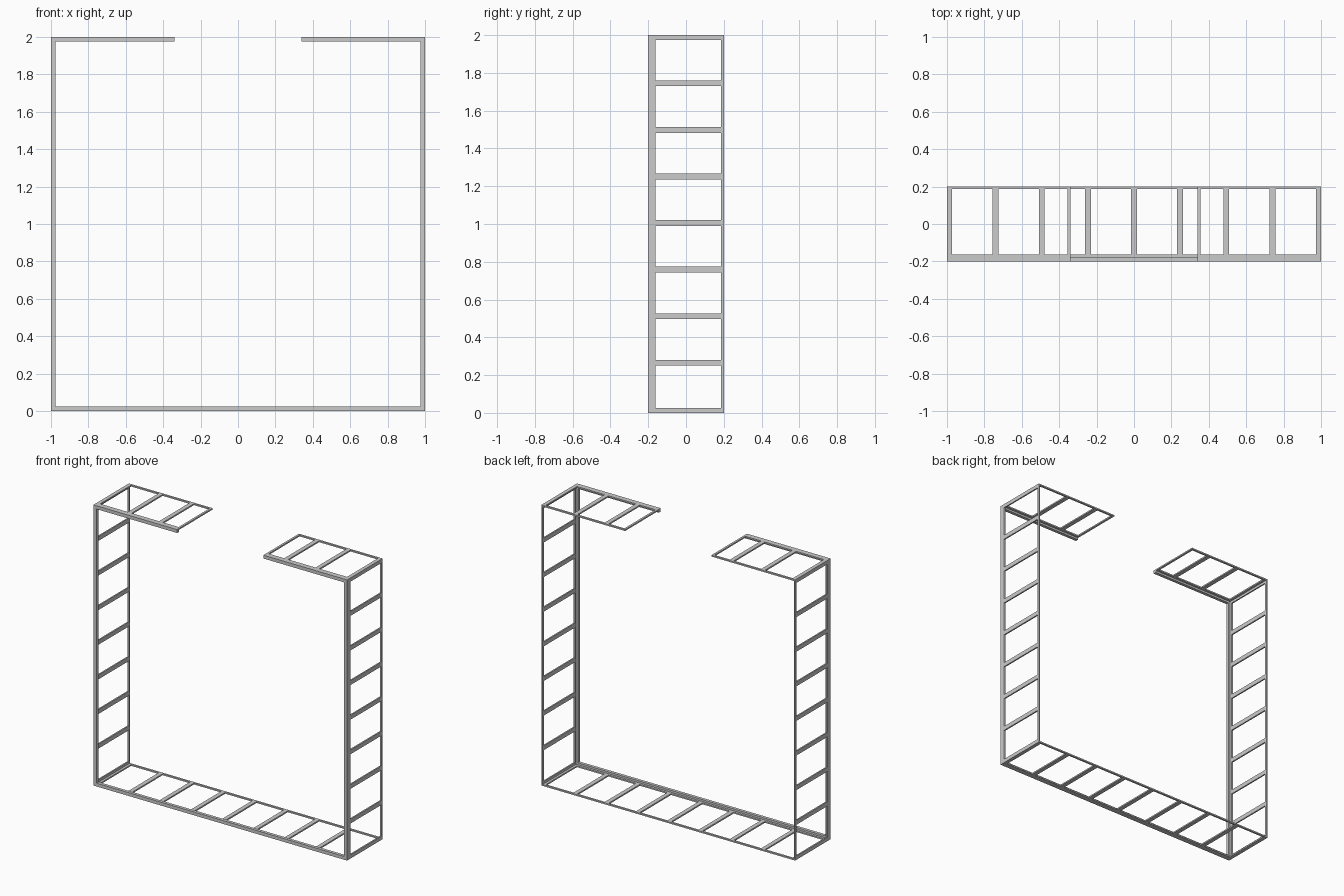
import bpy
import bmesh

if "Cube" in bpy.data.objects:
    bpy.data.objects.remove(bpy.data.objects["Cube"])

T = 0.024       # depth of the front lip
F = 0.010       # thickness of the flat ladder strips
W = 0.031       # rung width
GAP = 0.34      # half width of the opening at the top
STEP = 0.2466   # rung spacing


def make_boxes(name, boxes):
    """One object from boxes given as (x0, x1, y0, y1, z0, z1)."""
    bm = bmesh.new()
    for x0, x1, y0, y1, z0, z1 in boxes:
        verts = bmesh.ops.create_cube(bm, size=1)["verts"]
        for v in verts:
            v.co.x = x0 if v.co.x < 0 else x1
            v.co.y = y0 if v.co.y < 0 else y1
            v.co.z = z0 if v.co.z < 0 else z1
    mesh = bpy.data.meshes.new(name)
    bm.to_mesh(mesh)
    bm.free()
    ob = bpy.data.objects.new(name, mesh)
    bpy.context.collection.objects.link(ob)
    return ob


def both(box):
    """A box and its mirror image across x = 0."""
    x0, x1, *rest = box
    return [box, (-x1, -x0, *rest)]


def rail(name, y0, y1, t):
    """Open-topped square loop: bottom, two posts, two top arms."""
    make_boxes(name + "_bottom", [(-1 + t, 1 - t, y0, y1, 0, t)])
    make_boxes(name + "_posts", both((1 - t, 1, y0, y1, 0, 2)))
    make_boxes(name + "_top_arms", both((GAP, 1 - t, y0, y1, 2 - t, 2)))


# Front rail (lip plus thinner flange) and slim back rail
rail("front_lip", -0.2, -0.178, T)
rail("front_flange", -0.178, -0.162, F)
rail("back_rail", 0.186, 0.2, F)

# Flat rungs between the rails
Y0, Y1 = -0.162, 0.186
make_boxes("bottom_rungs", [
    (i * STEP - W / 2, i * STEP + W / 2, Y0, Y1, 0, F) for i in range(-3, 4)])
side = []
for i in range(-3, 4):
    z = 1.005 + i * STEP
    side += both((1 - F, 1, Y0, Y1, z - W / 2, z + W / 2))
make_boxes("side_rungs", side)
top = []
for i in (2, 3):
    top += both((i * STEP - W / 2, i * STEP + W / 2, Y0, Y1, 2 - F, 2))
make_boxes("top_rungs", top)

# End bars closing the two top arms
make_boxes("top_end_bars", both((GAP, GAP + 0.015, Y0, Y1, 2 - F, 2)))

# Angle-shaped corner bars: a flat strip and an upright strip each
corners = []
C = 0.027
for flat, upright in (((0, F), (F, C)), ((2 - F, 2), (2 - C, 2 - F))):
    corners += both((1 - C, 1 - F, Y0, Y1, *flat))
    corners += both((1 - F, 1, Y0, Y1, min(flat[0], upright[0]),
                     max(flat[1], upright[1])))
make_boxes("corner_bars", corners)
